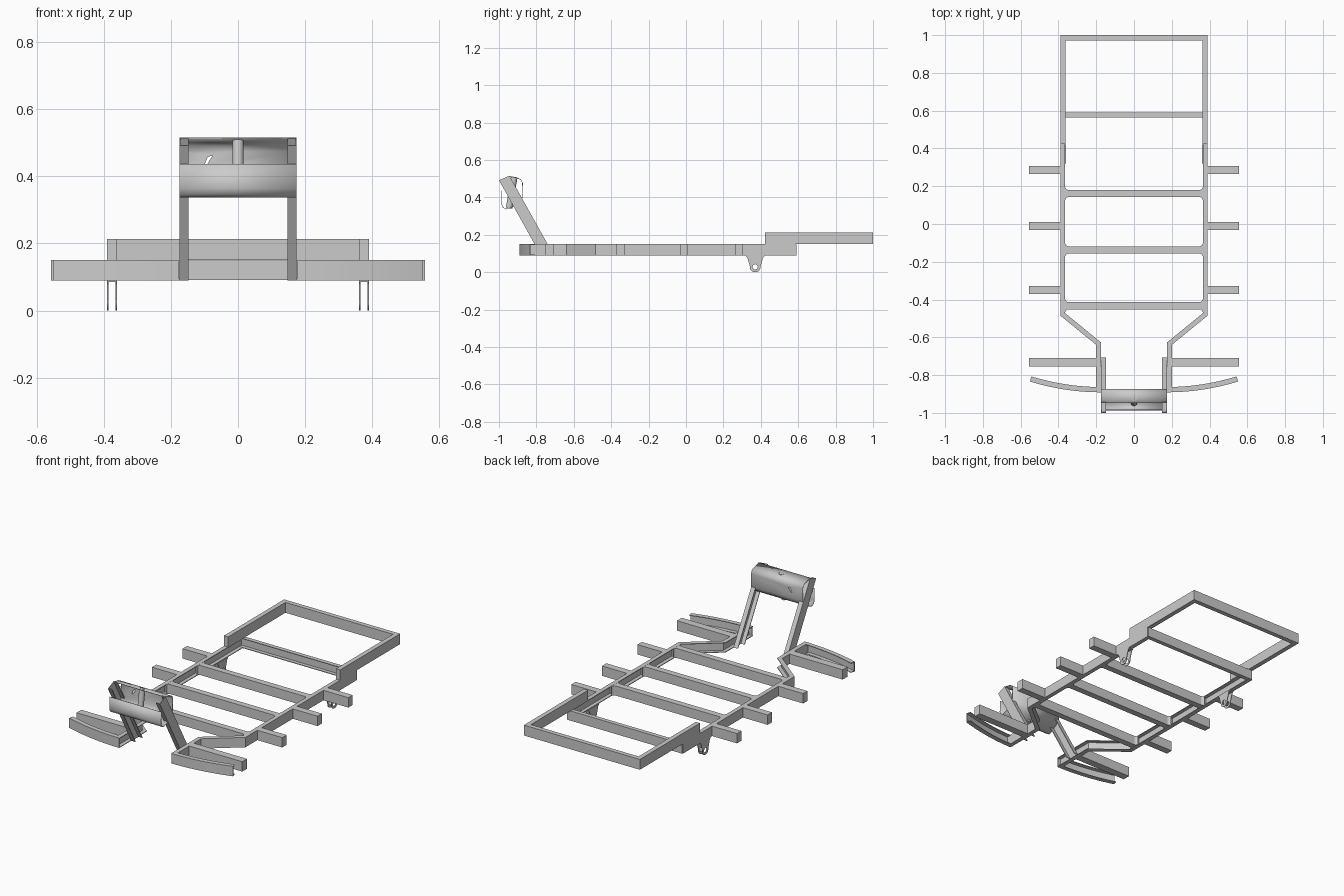
import bpy, bmesh, math
from mathutils import Vector

if "Cube" in bpy.data.objects:
    bpy.data.objects.remove(bpy.data.objects["Cube"])


def finish(name, bm, mirror=False):
    bmesh.ops.recalc_face_normals(bm, faces=bm.faces)
    me = bpy.data.meshes.new(name)
    bm.to_mesh(me)
    bm.free()
    ob = bpy.data.objects.new(name, me)
    bpy.context.collection.objects.link(ob)
    if mirror:
        ob.modifiers.new("Mirror", 'MIRROR')
    return ob


def loft(name, rings, mirror=False):
    """Skin a list of matching closed rings and cap both ends."""
    bm = bmesh.new()
    rows = [[bm.verts.new(p) for p in ring] for ring in rings]
    n = len(rows[0])
    for a, b in zip(rows, rows[1:]):
        for i in range(n):
            j = (i + 1) % n
            bm.faces.new((a[i], a[j], b[j], b[i]))
    bm.faces.new(rows[0])
    bm.faces.new(rows[-1])
    return finish(name, bm, mirror)


def box(name, x0, x1, y0, y1, z0, z1, mirror=False):
    base = [(x0, y0), (x1, y0), (x1, y1), (x0, y1)]
    return loft(name, [[(x, y, z) for x, y in base] for z in (z0, z1)], mirror)


def channel(w, z0, z1, t=0.004):
    """C section, web at offset 0 and open at offset w."""
    return [(0, z0), (w, z0), (w, z0 + t), (t, z0 + t),
            (t, z1 - t), (w, z1 - t), (w, z1), (0, z1)]


def sweep(name, path, section, mirror=False):
    """Sweep a section along a mitred path; offsets go to the left."""
    pts = [Vector(p) for p in path]
    dirs = [(b - a).normalized() for a, b in zip(pts, pts[1:])]
    rings = []
    for i, p in enumerate(pts):
        d1, d2 = dirs[max(i - 1, 0)], dirs[min(i, len(dirs) - 1)]
        n1, n2 = Vector((-d1.y, d1.x)), Vector((-d2.y, d2.x))
        m = (n1 + n2) / (1 + n1.dot(n2))
        rings.append([(p.x + m.x * o, p.y + m.y * o, z) for o, z in section])
    return loft(name, rings, mirror)


Z0, Z1 = 0.09, 0.15

# main rails, narrowing towards the front
sweep("main_rail", [(0.2, -0.89), (0.2, -0.64), (0.39, -0.485), (0.39, 0.585)],
      channel(0.026, Z0, Z1), True)

# cross members with flared ends
for i, y in enumerate((-0.433, -0.137, 0.161)):
    h, f = 0.019, 0.033
    half = [(0.385, -h), (0.385, h), (0.366, h), (0.364, f), (0.358, h + 0.004), (0.35, h)]
    right = [(0.35, -h), (0.358, -h - 0.004), (0.364, -f), (0.366, -h)] + half
    outline = right + [(-x, -v) for x, v in right]
    loft("cross_member_%d" % (i + 1),
         [[(x, y + v, z) for x, v in outline] for z in (Z0 + 0.001, Z1 - 0.001)])

# rear cross member, open to the front
sweep("rear_cross_member", [(0.387, 0.59), (-0.387, 0.59)],
      channel(0.026, Z0 + 0.0005, Z1 - 0.0005))

# side outriggers
for i, y in enumerate((-0.35, -0.01, 0.285)):
    box("outrigger_%d" % (i + 1), 0.388, 0.557, y - 0.021, y + 0.021, Z0, Z1, True)
box("front_outrigger", 0.198, 0.557, -0.755, -0.709, Z0, Z1, True)

# curved front bumpers, open to the back
arc = [(0.176 + 0.375 * i / 12, -0.891 + 0.057 * (i / 12) ** 2) for i in range(13)]
bumper = sweep("front_bumper", arc, channel(0.028, Z0, Z1), True)

# raised rear frame
sweep("raised_rear_frame", [(0.39, 0.423), (0.39, 1.0), (-0.39, 1.0), (-0.39, 0.423)],
      [(0, Z1), (0.028, Z1), (0.028, 0.213), (0, 0.213)])

# leaning posts, open towards the middle
sec = [(0.175, 0), (0.175, 1), (0.147, 1), (0.147, 0.93),
       (0.171, 0.93), (0.171, 0.07), (0.147, 0.07), (0.147, 0)]
loft("leaning_post", [
    [(x, -0.776 + 0.07 * t, Z0) for x, t in sec],
    [(x, -1.0 + 0.056 * t, 0.492 + 0.024 * t) for x, t in sec]], True)

# bent sheet housing between the posts, open to the front and top
prof = [(-0.984, 0.437), (-0.986, 0.365), (-0.979, 0.347), (-0.962, 0.338),
        (-0.94, 0.344), (-0.9, 0.366), (-0.884, 0.38), (-0.876, 0.4),
        (-0.874, 0.475), (-0.88, 0.492), (-0.895, 0.502), (-0.948, 0.514)]
bm = bmesh.new()
rows = [[bm.verts.new((x, y, z)) for y, z in prof] for x in (-0.174, 0.174)]
for i in range(len(prof) - 1):
    bm.faces.new((rows[0][i], rows[1][i], rows[1][i + 1], rows[0][i + 1]))
housing = finish("column_housing", bm)
sol = housing.modifiers.new("Thickness", 'SOLIDIFY')
sol.thickness = 0.003
sol.offset = 0

# slanted slot in the back wall of the housing
cut = [(-0.1, 0.435), (-0.092, 0.435), (-0.076, 0.462), (-0.09, 0.458)]
cutter = loft("slot_cutter", [[(x, y, z) for x, z in cut] for y in (-0.89, -0.86)])
cutter.hide_render = True
cutter.hide_viewport = True
bo = housing.modifiers.new("Slot", 'BOOLEAN')
bo.object = cutter
bo.operation = 'DIFFERENCE'


# open tube through the housing
def tube_ring(r, y, z):
    return [(r * math.cos(a), y + r * math.sin(a), z + 0.17 * -r * math.sin(a))
            for a in (math.tau * k / 24 for k in range(24))]


lo, hi = (-0.946, 0.343), (-0.918, 0.51)
bm = bmesh.new()
loops = [[bm.verts.new(p) for p in tube_ring(r, *c)]
         for r, c in ((0.017, lo), (0.017, hi), (0.014, hi), (0.014, lo))]
for k in range(4):
    a, b = loops[k], loops[(k + 1) % 4]
    for i in range(24):
        j = (i + 1) % 24
        bm.faces.new((a[i], a[j], b[j], b[i]))
tube = finish("column_tube", bm)

# spring hanger plates with an eye hole
outer = [(0.32, 0.088), (0.328, 0.078), (0.342, 0.03)]
outer += [(0.37 + 0.029 * math.cos(a), 0.029 + 0.029 * math.sin(a))
          for a in (math.pi + math.pi * k / 12 for k in range(1, 12))]
outer += [(0.398, 0.03), (0.412, 0.078), (0.42, 0.088)]
eye = [(0.37 + 0.014 * math.cos(math.tau * k / 16), 0.029 + 0.014 * math.sin(math.tau * k / 16))
       for k in range(16)]
for label, x in (("inner", 0.361), ("outer", 0.386)):
    bm = bmesh.new()
    for loop in (outer, eye):
        vs = [bm.verts.new((x, y, z)) for y, z in loop]
        for i, v in enumerate(vs):
            bm.edges.new((v, vs[(i + 1) % len(vs)]))
    bmesh.ops.triangle_fill(bm, edges=bm.edges[:], use_beauty=True)
    ext = bmesh.ops.extrude_face_region(bm, geom=bm.faces[:], use_keep_orig=True)
    bmesh.ops.translate(bm, vec=(0.004, 0, 0),
                        verts=[g for g in ext["geom"] if isinstance(g, bmesh.types.BMVert)])
    finish("hanger_plate_" + label, bm, True)
box("hanger_top", 0.361, 0.39, 0.32, 0.42, 0.085, 0.0905, True)

# smooth shading on the curved parts
bpy.ops.object.select_all(action='DESELECT')
for ob in (bumper, housing, tube):
    ob.select_set(True)
    bpy.context.view_layer.objects.active = ob
bpy.ops.object.shade_smooth_by_angle(angle=math.radians(40))
